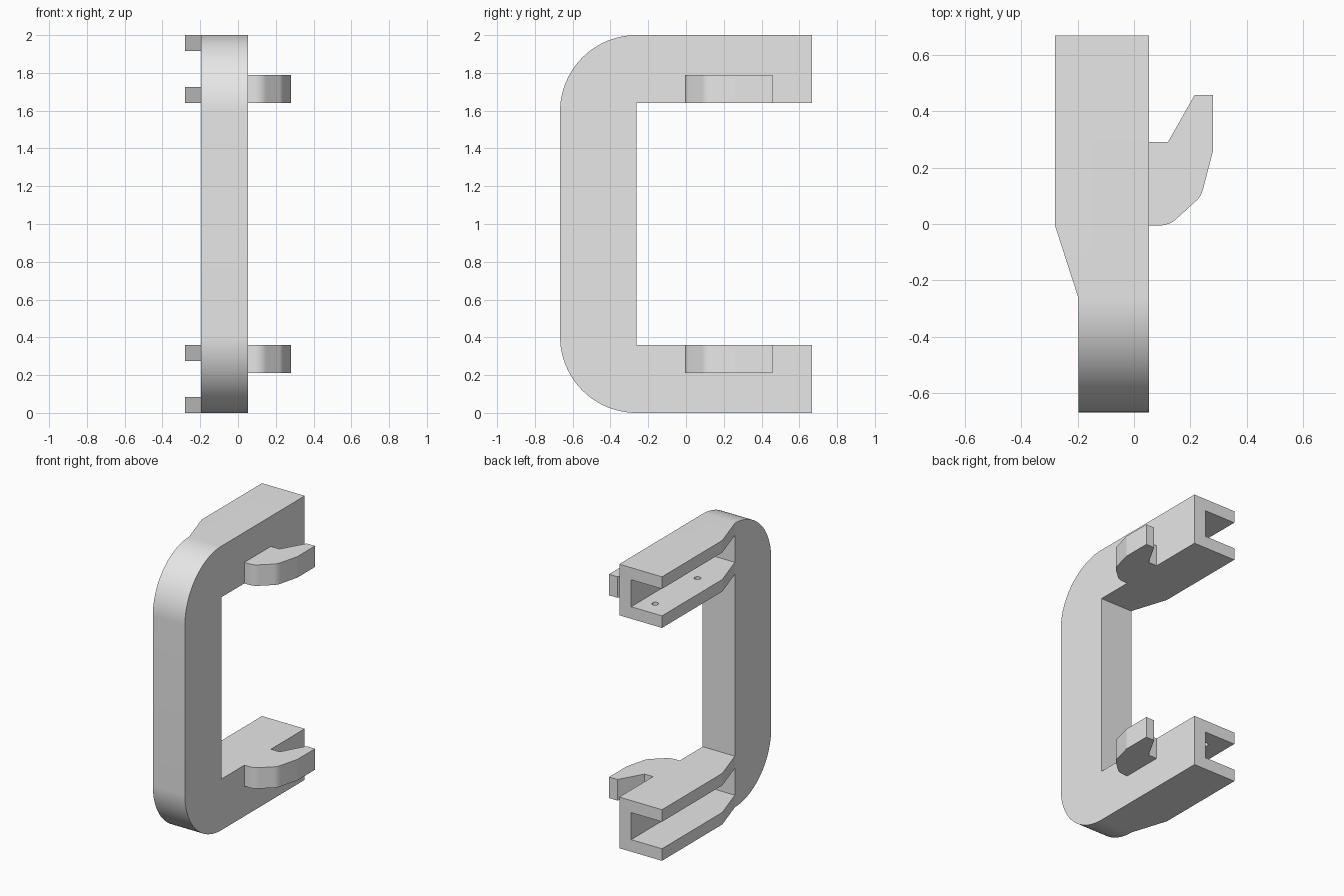
import bpy, bmesh, math
from mathutils import Vector

cube = bpy.data.objects.get("Cube")
if cube:
    bpy.data.objects.remove(cube, do_unlink=True)

grey = bpy.data.materials.new("plain grey")
grey.use_nodes = True
grey.diffuse_color = (0.8, 0.8, 0.8, 1)
grey.node_tree.nodes["Principled BSDF"].inputs["Base Color"].default_value = (0.8, 0.8, 0.8, 1)

# Main dimensions
RIGHT, LEFT, THIN, WEB = -0.28, 0.053, -0.197, -0.04
FRONT, BACK, INNER, STEP = -0.667, 0.667, -0.262, -0.005
ARM, FLANGE, RADIUS = 0.36, 0.085, 0.405


def prism(name, points, offset):
    """Extrude a flat outline of 3D points along an offset vector."""
    bm = bmesh.new()
    face = bm.faces.new([bm.verts.new(p) for p in points])
    out = bmesh.ops.extrude_face_region(bm, geom=[face])
    verts = [g for g in out["geom"] if isinstance(g, bmesh.types.BMVert)]
    bmesh.ops.translate(bm, verts=verts, vec=offset)
    bmesh.ops.recalc_face_normals(bm, faces=bm.faces)
    mesh = bpy.data.meshes.new(name)
    bm.to_mesh(mesh)
    bm.free()
    mesh.materials.append(grey)
    obj = bpy.data.objects.new(name, mesh)
    bpy.context.collection.objects.link(obj)
    return obj


def plan(name, outline, low, high):
    """Outline in x and y, raised from low to high."""
    return prism(name, [(x, y, low) for x, y in outline], (0, 0, high - low))


def activate(obj):
    bpy.ops.object.select_all(action="DESELECT")
    obj.select_set(True)
    bpy.context.view_layer.objects.active = obj


def cut(target, cutter):
    activate(target)
    mod = target.modifiers.new("cut", "BOOLEAN")
    mod.operation, mod.solver, mod.object = "DIFFERENCE", "EXACT", cutter
    bpy.ops.object.modifier_apply(modifier=mod.name)
    bpy.data.objects.remove(cutter, do_unlink=True)


def smooth(obj):
    activate(obj)
    bpy.ops.object.shade_smooth_by_angle(angle=math.radians(12))


def rounded(a, corner, b, steps=8):
    """Points of a soft corner from a to b."""
    a, corner, b = Vector(a), Vector(corner), Vector(b)
    ts = [i / steps for i in range(steps + 1)]
    return [tuple(a * (1 - t) ** 2 + corner * 2 * t * (1 - t) + b * t * t) for t in ts]


# C-shaped frame with rounded outer corners
arc = [math.radians(90 * i / 32) for i in range(33)]
upper = [(INNER - RADIUS * math.sin(a), 2 - RADIUS + RADIUS * math.cos(a)) for a in arc]
lower = [(y, 2 - z) for y, z in reversed(upper)]
profile = [(BACK, 2)] + upper + lower + [(BACK, 0), (BACK, ARM), (INNER, ARM),
                                         (INNER, 2 - ARM), (BACK, 2 - ARM)]
frame = prism("frame", [(RIGHT, y, z) for y, z in profile], (LEFT - RIGHT, 0, 0))

# Thinner grip, tapering out to the wide arms
slope = (RIGHT - THIN) / (STEP - INNER)
taper_end = (THIN - 0.2, INNER - 0.2 / slope)
cut(frame, plan("grip_cutter", [(THIN, -1), (THIN, INNER), taper_end, (taper_end[0], -1)], -1, 3))

# Side channels and blind screw holes, mirrored top to bottom
for base in (0, 2 - ARM):
    slot = [(-1, INNER), (WEB, INNER), (WEB, 1), (-1, 1)]
    cut(frame, plan("slot_cutter", slot, base + FLANGE, base + ARM - FLANGE))
    inner_flange = base + FLANGE if base else ARM - FLANGE
    for hole_y in (0.07, 0.54):
        ring = [(-0.138 + 0.022 * math.cos(math.tau * i / 24),
                 hole_y + 0.022 * math.sin(math.tau * i / 24)) for i in range(24)]
        cut(frame, plan("hole_cutter", ring, inner_flange - 0.05, inner_flange + 0.05))
smooth(frame)

# Hooks on the left side of both arms
hook = [(LEFT, STEP)]
hook += rounded((0.09, STEP), (0.125, STEP), (0.15, 0.018))
hook += rounded((0.218, 0.08), (0.238, 0.096), (0.245, 0.125))
hook += [(0.28, 0.26), (0.28, 0.457), (0.215, 0.457), (0.12, 0.29), (LEFT, 0.29)]
for name, low in (("lower_hook", 0.212), ("upper_hook", 1.64)):
    smooth(plan(name, hook, low, low + 0.148))
